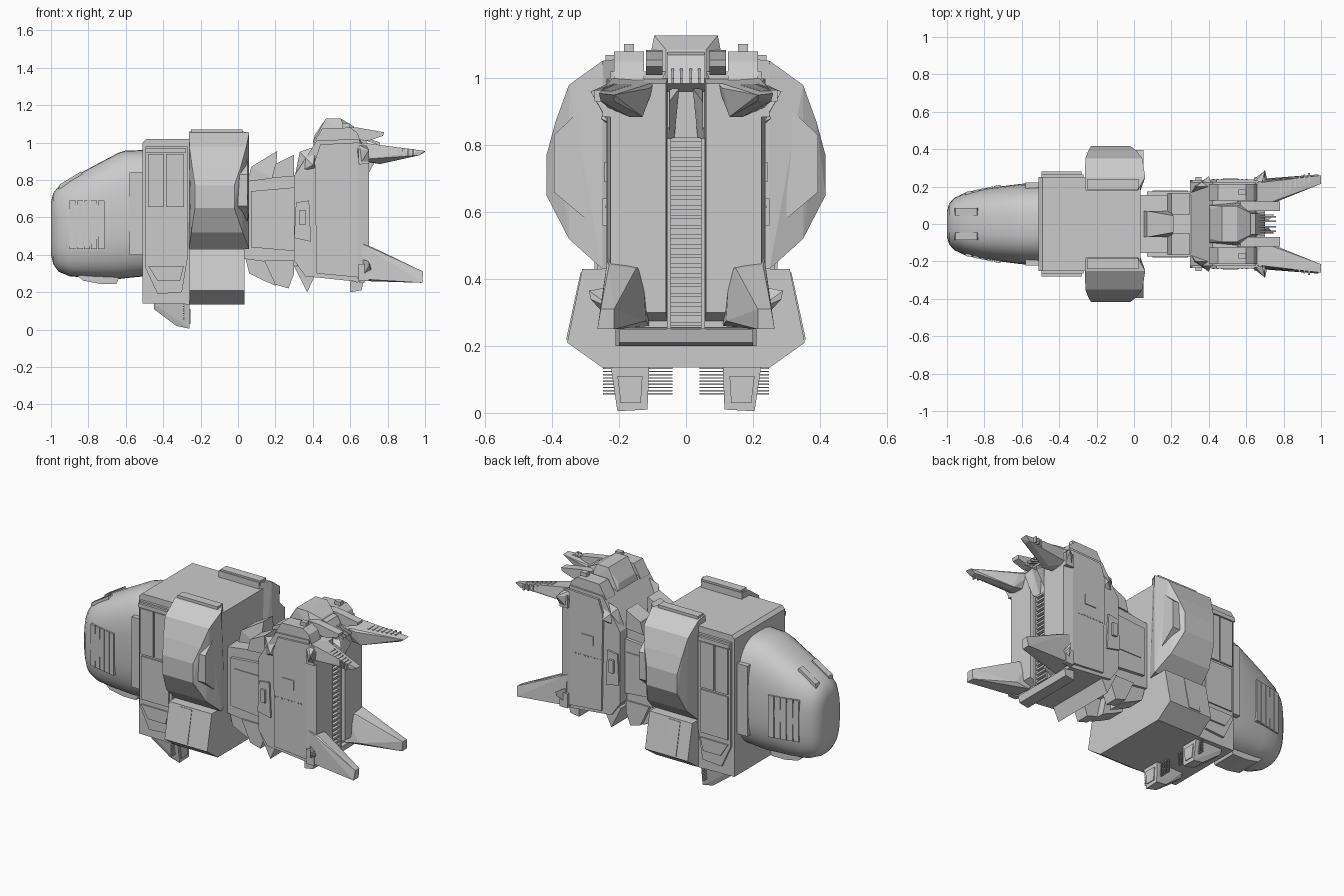
import bpy, bmesh, math

def finish(name, bm, mirror=False, smooth=False):
    bmesh.ops.recalc_face_normals(bm, faces=bm.faces)
    me = bpy.data.meshes.new(name)
    bm.to_mesh(me)
    bm.free()
    ob = bpy.data.objects.new(name, me)
    bpy.context.collection.objects.link(ob)
    if mirror:
        m = ob.modifiers.new("mirror", "MIRROR")
        m.use_axis = (False, True, False)
        m.use_mirror_merge = False
    if smooth:
        bpy.context.view_layer.objects.active = ob
        ob.select_set(True)
        bpy.ops.object.shade_smooth_by_angle(angle=math.radians(35))
        ob.select_set(False)
    return ob

def hull(name, pts, mirror=True):
    bm = bmesh.new()
    for p in pts:
        bm.verts.new(p)
    r = bmesh.ops.convex_hull(bm, input=bm.verts)
    junk = [v for v in bm.verts if not v.link_faces]
    bmesh.ops.delete(bm, geom=junk, context="VERTS")
    bmesh.ops.dissolve_limit(bm, angle_limit=0.01, verts=bm.verts, edges=bm.edges)
    return finish(name, bm, mirror)

def box(name, x, y, z, mirror=True):
    return hull(name, [(a, b, c) for a in x for b in y for c in z], mirror)

def prism(name, xz, y0, y1, mirror=True):
    """Side profile in x/z pushed from y0 to y1."""
    bm = bmesh.new()
    rings = [[bm.verts.new((x, y, z)) for x, z in xz] for y in (y0, y1)]
    bm.faces.new(rings[0])
    bm.faces.new(rings[1])
    n = len(xz)
    for i in range(n):
        j = (i + 1) % n
        bm.faces.new((rings[0][i], rings[0][j], rings[1][j], rings[1][i]))
    return finish(name, bm, mirror)

# Rounded nose: superellipse sections (x, half width, bottom, top)
SECT = [(-1, .07, .40, .68), (-.988, .11, .35, .73), (-.96, .14, .31, .765), (-.9, .168, .285, .805),
        (-.8, .19, .277, .86), (-.64, .21, .27, .945), (-.6, .215, .275, .957), (-.5, .22, .285, .96)]
bm = bmesh.new()
N, rings = 40, []
for x, w, z0, z1 in SECT:
    ring = []
    for i in range(N):
        t = 2 * math.pi * i / N
        c, s = math.cos(t), math.sin(t)
        sq = lambda v: math.copysign(abs(v) ** .7, v)
        ring.append(bm.verts.new((x, w * sq(c), (z0 + z1) / 2 + (z1 - z0) / 2 * sq(s))))
    rings.append(ring)
for a, b in zip(rings, rings[1:]):
    for i in range(N):
        bm.faces.new((a[i], a[(i + 1) % N], b[(i + 1) % N], b[i]))
bm.faces.new(rings[0])
bm.faces.new(rings[-1])
finish("nose", bm, smooth=True)
prism("nose_chin", [(-.86, .29), (-.83, .262), (-.74, .245), (-.65, .245), (-.63, .29)], -.08, .08, False)
prism("nose_brow", [(-.96, .75), (-.955, .775), (-.84, .845), (-.83, .82)], .045, .085)
for i in range(5):
    x = -.9 + i * .038
    y = .168 + (x + .9) * .21
    hull("nose_vent", [(a, b + (a - x) * .2, c) for a in (x, x + .033) for b in (y - .03, y + .003)
                       for c in (.43, .69)])
box("nose_collar", (-.58, -.5), (.18, .222), (.4, .84))

# Main hull
prism("main_hull", [(-.51, .14), (-.26, .135), (.035, .135), (.035, 1.02), (-.49, 1.02), (-.51, 1.0)],
      -.25, .25, False)

# Side door panels of the forward hull
prism("side_panel", [(-.495, .98), (-.27, .98), (-.27, .38), (-.30, .2), (-.43, .19), (-.495, .33)], .24, .265)
for x0, x1 in ((-.48, -.395), (-.385, -.29)):
    box("side_door", (x0, x1), (.26, .277), (.655, .94))
prism("door_rail", [(-.495, .97), (-.28, .97), (-.28, .945), (-.495, .945)], .26, .28)
box("door_lower_plate", (-.48, -.29), (.26, .273), (.37, .64))
prism("door_foot", [(-.48, .34), (-.29, .34), (-.31, .26), (-.43, .26)], .26, .275)

# Bulging side pods
POD = [(.18, 1.06, -.26, .02), (.25, 1.052, -.262, .06), (.35, .98, -.26, .045), (.39, .87, -.245, .015),
       (.417, .77, -.23, -.02), (.417, .65, -.23, -.02), (.35, .52, -.25, .025), (.25, .43, -.262, .06),
       (.18, .43, -.26, .035)]
hull("side_pod", [(x, y, z) for y, z, a, b in POD for x in (a, b)])
hull("pod_rear_plate", [(x, y, z) for x in (0, .05) for y, z in ((.30, .58), (.37, .65), (.395, .66),
                                                             (.395, .83), (.37, .85), (.30, .92))])
box("pod_roof_slab", (-.25, .025), (.185, .24), (1.04, 1.07))

# Lower side boxes
hull("lower_side_box", [(x, y, z) for x, k in ((-.26, 0), (.035, 0))
                        for y, z in ((.2, .43), (.31, .43), (.355, .21), (.25, .135), (.2, .135))])
hull("lower_box_panel", [(x, y, z) for x in (-.18, -.1) for y, z in ((.30, .42), (.315, .42), (.358, .22), (.34, .22))])

# Landing feet with slats
hull("landing_foot", [(-.45, .12, .14), (-.45, .22, .14), (-.45, .13, .11), (-.45, .21, .11),
                      (-.33, .12, .02), (-.33, .2, .02), (-.26, .115, .01), (-.26, .205, .005),
                      (-.26, .11, .14), (-.26, .225, .14)])
hull("foot_rear_recess", [(x, y, z) for x in (-.27, -.255) for y, z in ((.13, .11), (.205, .11), (.195, .03), (.135, .03))])
for i in range(9):
    box("foot_slat", (-.295, -.285), (.04, .248), (.055 + i * .0095, .059 + i * .0095))

# Neck between hull and tail
prism("neck_core", [(.02, .38), (.32, .34), (.32, .83), (.02, .79)], -.155, .155, False)
prism("neck_side_plate", [(.07, .44), (.3, .42), (.3, .76), (.07, .74)], .15, .175)
prism("neck_side_hatch", [(.1, .54), (.29, .54), (.29, .68), (.1, .68)], .17, .18)
hull("neck_spine", [(.05, .07, .78), (.05, -.07, .78), (.07, .07, .87), (.07, -.07, .87), (.21, .045, .955),
                    (.21, -.045, .955), (.19, .045, .88), (.19, -.045, .88), (.2, .07, .8), (.2, -.07, .8)], False)
prism("neck_upper_fin", [(.18, .81), (.2, .885), (.3, .935), (.3, .82)], .05, .165)
prism("neck_lower_fin_front", [(.035, .4), (.06, .3), (.13, .265), (.2, .235), (.17, .38)], .03, .14)
prism("neck_lower_fin_rear", [(.14, .37), (.2, .24), (.27, .22), (.3, .3), (.3, .37)], .08, .165)

# Tail block
prism("tail_block", [(.3, .37), (.36, .285), (.65, .255), (.65, 1.02), (.42, 1.01), (.3, .82)], -.225, .225, False)
prism("tail_side_skin", [(.42, .3), (.64, .28), (.64, 1.0), (.44, .99), (.41, .9)], .22, .238)
prism("tail_belly_plate", [(.3, .34), (.37, .2), (.41, .285), (.36, .33)], -.21, .21, False)
hull("tail_shoulder_spike", [(.3, .16, .8), (.33, .2, .95), (.32, .2, .84), (.4, .255, .88),
                             (.42, .2, .98), (.42, .2, .85)])
box("tail_window", (.475, .555), (.235, .243), (.69, .75))
prism("tail_side_hatch", [(.3, .49), (.39, .47), (.38, .69), (.31, .68)], .22, .236)
box("tail_hatch_knob", (.33, .36), (.235, .25), (.56, .64))
for i in range(9):
    box("tail_rivet", (.42 + i * .022, .43 + i * .022), (.235, .241), (.612, .62))
hull("tail_rear_panel", [(x, y, z) for x, y0, y1 in ((.64, .055, .235), (.70, .06, .225))
                         for y in (y0, y1) for z in ((.27, 1.0) if x < .65 else (.3, .985))])
prism("tail_rear_ledge", [(.6, .2), (.66, .21), (.67, .25), (.6, .26)], -.2, .2, False).scale = (1, 1, 1)

# Ladder in the rear groove
box("ladder_rail", (.65, .675), (.045, .057), (.25, .82))
for i in range(20):
    box("ladder_rung", (.65, .668), (-.047, .047), (.26 + i * .029, .272 + i * .029), False)
hull("groove_brace", [(.65, .02, .97), (.65, .05, .97), (.72, .02, .97), (.75, .05, .93),
                      (.65, .035, .82), (.69, .052, .82), (.65, .052, .82)])

# Rear prongs, upper and lower
hull("upper_prong", [(.66, .09, .99), (.66, .22, 1.0), (.66, .13, .9), (.66, .23, .91), (.76, .13, .885),
                     (.76, .17, .885), (.74, .2, .985), (.74, .11, .97), (.85, .225, .97), (1, .215, .95),
                     (1, .26, .955), (.97, .215, .932), (.97, .255, .932)])
hull("upper_prong_root", [(.62, .2, 1.0), (.64, .24, .96), (.7, .285, .96), (.7, .25, .9), (.65, .24, .88), (.68, .2, .99)])
hull("lower_prong", [(.66, .13, .44), (.66, .235, .46), (.66, .11, .26), (.66, .24, .27), (.72, .15, .43),
                     (.72, .23, .44), (.75, .12, .275), (.75, .24, .275), (.79, .16, .375), (.99, .215, .31),
                     (.99, .255, .31), (.985, .215, .25), (.985, .265, .25)])
hull("lower_prong_fin", [(.65, .21, .38), (.7, .29, .365), (.7, .285, .34), (.67, .24, .29), (.72, .2, .3)])
for i in range(7):
    x, y = .78 + i * .025, .165 + i * .009
    hull("prong_rib", [(x + dx, y + dy, z) for dx in (0, .01) for dy in (0, .055)
                       for z in (.93, .983 - i * .003)])
for z0, z1 in ((.26, .35), (.885, .965)):
    box("tail_clamp", (.645, .70), (.22, .25), (z0, z1))

# Dorsal turret
hull("turret", [(x, s * y, z) for s in (1, -1) for x, y, z in
                ((.4, .1, 1.0), (.41, .08, 1.04), (.47, .095, 1.128), (.55, .095, 1.128), (.62, .06, 1.085),
                 (.66, .06, 1.0), (.6, .12, 1.0), (.57, .09, 1.09))], False)
prism("turret_nose", [(.6, 1.0), (.6, 1.085), (.65, 1.07), (.7, .985), (.66, .96)], -.055, .055, False)
prism("turret_shoulder", [(.4, .99), (.45, 1.075), (.6, 1.08), (.64, 1.05), (.66, .99)], .125, .215)
box("shoulder_post", (.56, .6), (.155, .185), (1.05, 1.102))
prism("turret_cannon", [(.55, 1.02), (.57, 1.085), (.64, 1.08), (.78, 1.055), (.775, 1.035), (.7, 1.01)], .07, .12)
for y in (-.04, -.014, .014, .04):
    prism("turret_gun", [(.63, 1.03), (.63, 1.045), (.76, 1.0), (.755, .985)], y - .004, y + .004, False)
